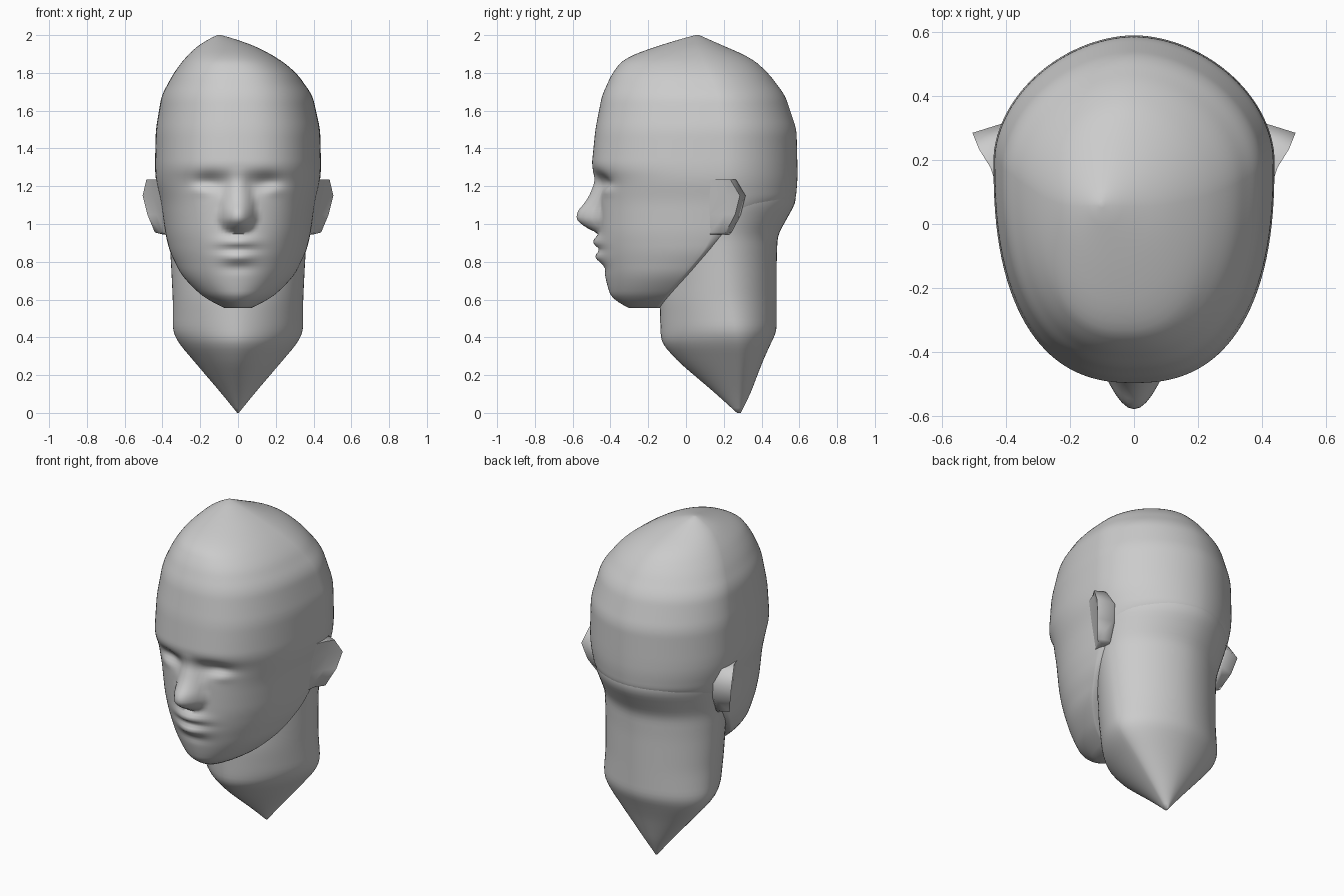
import bpy, bmesh, math

cube = bpy.data.objects.get("Cube")
if cube:
    bpy.data.objects.remove(cube, do_unlink=True)

clay = bpy.data.materials.new("clay_grey")
clay.use_nodes = True
clay.diffuse_color = (0.6, 0.6, 0.6, 1)
bsdf = clay.node_tree.nodes["Principled BSDF"]
bsdf.inputs["Base Color"].default_value = (0.6, 0.6, 0.6, 1)
bsdf.inputs["Roughness"].default_value = 0.8


def finish(name, bm, angle):
    bmesh.ops.recalc_face_normals(bm, faces=bm.faces)
    mesh = bpy.data.meshes.new(name)
    bm.to_mesh(mesh)
    bm.free()
    mesh.materials.append(clay)
    obj = bpy.data.objects.new(name, mesh)
    bpy.context.collection.objects.link(obj)
    bpy.ops.object.select_all(action="DESELECT")
    obj.select_set(True)
    bpy.context.view_layer.objects.active = obj
    bpy.ops.object.shade_smooth_by_angle(angle=math.radians(angle))


def bridge(bm, rings):
    n = len(rings[0])
    for lower, upper in zip(rings, rings[1:]):
        for i in range(n):
            j = (i + 1) % n
            bm.faces.new((lower[i], lower[j], upper[j], upper[i]))
    bm.faces.new(rings[0])
    bm.faces.new(rings[-1])


def lerp(table, z):
    z = max(table[0][0], min(table[-1][0], z))
    for a, b in zip(table, table[1:]):
        if z <= b[0]:
            t = (z - a[0]) / (b[0] - a[0])
            return [p + (q - p) * t for p, q in zip(a[1:], b[1:])]


def soft(table, z):
    # blend neighbouring heights so the profile bends gently
    r = max(0, min(0.03, z - table[0][0], table[-1][0] - z))
    samples = [lerp(table, z + r * k / 2) for k in range(-2, 3)]
    return [sum(v) / len(v) for v in zip(*samples)]


def loft(name, table, steps, segs, relief=None):
    bm = bmesh.new()
    rings = []
    low, high = table[0][0], table[-1][0]
    for k in range(steps + 1):
        z = low + (high - low) * k / steps
        front, back, widest, half, shift, power = soft(table, z)
        ring = []
        for i in range(segs):
            a = 2 * math.pi * i / segs
            s, facing_front = math.sin(a), math.cos(a) > 0
            p = power if facing_front else 1.85
            d = max(0, 1 - abs(s) ** p) ** (1 / p)
            x = half * s
            y = widest + d * ((front if facing_front else back) - widest)
            if relief and facing_front:
                y += relief(x, z)
            ring.append(bm.verts.new((x + shift, y, z)))
        rings.append(ring)
    bridge(bm, rings)
    finish(name, bm, 60)


def bump(x, z, cx, cz, sx, sz):
    return math.exp(-((x - cx) / sx) ** 2 - ((z - cz) / sz) ** 2)


# nose: height, projection, half width
NOSE = [(0.95, 0, 0.06), (0.995, 0.105, 0.10), (1.05, 0.13, 0.105),
        (1.13, 0.06, 0.09), (1.24, 0.012, 0.06), (1.3, 0, 0.05)]


def face_relief(x, z):
    ax = abs(x)
    y = 0
    out, wide = soft(NOSE, z)
    if ax < wide:
        y -= out * math.cos(math.pi / 2 * ax / wide)
    # eye sockets with a softly raised lid
    y += 0.04 * bump(ax, z, 0.15, 1.215, 0.085, 0.05)
    y -= 0.018 * bump(ax, z, 0.18, 1.18, 0.06, 0.03)
    # lips, mouth line and chin crease
    y -= 0.034 * bump(x, z, 0, 0.905, 0.095, 0.032)
    y -= 0.03 * bump(x, z, 0, 0.825, 0.085, 0.03)
    y += 0.008 * bump(x, z, 0, 0.865, 0.11, 0.014)
    y += 0.008 * bump(x, z, 0, 0.765, 0.09, 0.025)
    return y


# rows: height, front, back, widest depth, half width, sideways shift, front roundness
HEAD = [
    (0.555, -0.30, -0.14, -0.16, 0.07, 0, 1.9),
    (0.60, -0.39, -0.10, -0.12, 0.165, 0, 1.9),
    (0.65, -0.41, -0.05, -0.08, 0.225, 0, 1.95),
    (0.73, -0.43, 0.04, -0.01, 0.30, 0, 2.0),
    (0.85, -0.455, 0.18, 0.09, 0.36, 0, 2.1),
    (0.95, -0.46, 0.36, 0.14, 0.385, 0, 2.25),
    (1.12, -0.46, 0.58, 0.20, 0.41, 0, 2.4),
    (1.23, -0.465, 0.59, 0.20, 0.435, 0, 2.45),
    (1.30, -0.50, 0.59, 0.20, 0.44, 0, 2.45),
    (1.50, -0.48, 0.585, 0.20, 0.435, 0, 2.45),
    (1.68, -0.445, 0.525, 0.17, 0.40, -0.005, 2.4),
    (1.80, -0.39, 0.435, 0.12, 0.325, -0.015, 2.4),
    (1.88, -0.325, 0.345, 0.08, 0.245, -0.035, 2.3),
    (1.96, -0.10, 0.16, 0.05, 0.125, -0.07, 2.0),
    (2.00, 0.05, 0.07, 0.06, 0.01, -0.10, 2.0),
]
loft("head", HEAD, 96, 128, face_relief)

# neck, pointed below and flaring into the back of the skull
NECK = [
    (0.00, 0.27, 0.29, 0.28, 0.004, 0, 1.7),
    (0.10, 0.16, 0.34, 0.28, 0.085, 0, 1.7),
    (0.27, -0.04, 0.405, 0.28, 0.23, 0, 1.7),
    (0.37, -0.13, 0.45, 0.27, 0.315, 0, 1.7),
    (0.43, -0.135, 0.48, 0.26, 0.345, 0, 1.7),
    (0.60, -0.14, 0.48, 0.23, 0.345, 0, 1.8),
    (0.80, -0.12, 0.48, 0.21, 0.355, 0, 1.9),
    (0.94, -0.10, 0.485, 0.20, 0.365, 0, 2.0),
    (1.12, -0.05, 0.585, 0.20, 0.405, 0, 2.0),
    (1.24, 0.00, 0.57, 0.20, 0.40, 0, 2.0),
]
loft("neck", NECK, 48, 64)

# ears: rim points as (x, y, z), flowing out of the cheek in front
RIM = [(0.40, 0.20, 0.945), (0.44, 0.21, 0.955), (0.48, 0.26, 1.05),
       (0.505, 0.285, 1.15), (0.485, 0.235, 1.235), (0.43, 0.15, 1.235)]
for side, label in ((1, "left_ear"), (-1, "right_ear")):
    bm = bmesh.new()
    rows = []
    for x, y, z in RIM:
        skin = 0.385 + (z - 0.95) * 0.17
        spots = [(skin - 0.03, 0.08, z), (skin, 0.13, z),
                 (0.6 * skin + 0.4 * x, 0.5 * (y + 0.15), z),
                 (x, y, z), (skin - 0.01, y + 0.03, z), (skin - 0.06, y, z)]
        rows.append([bm.verts.new((side * px, py, pz)) for px, py, pz in spots])
    bridge(bm, rows)
    finish(label, bm, 75)
